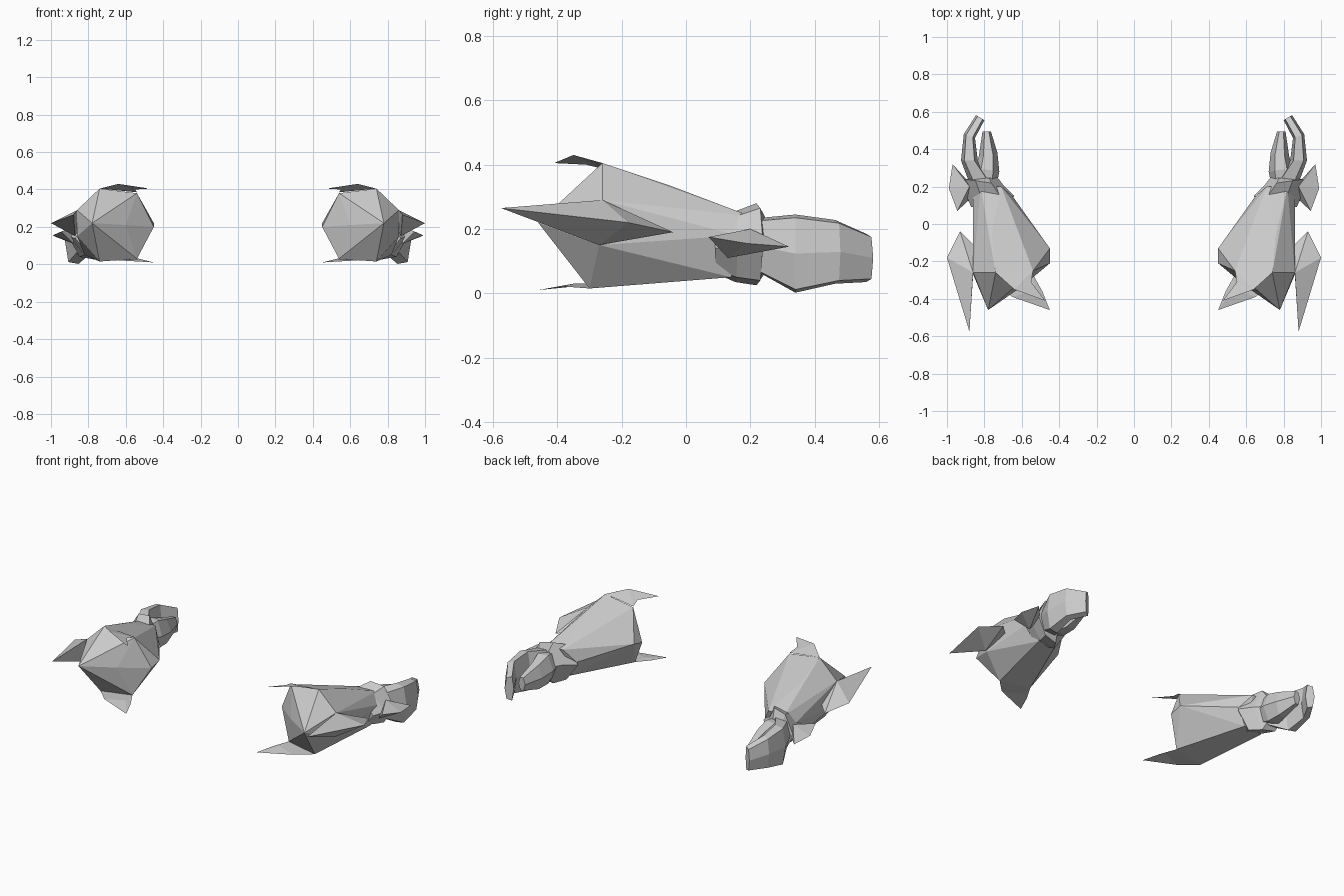
import bpy, bmesh


def finish(name, bm):
    bmesh.ops.recalc_face_normals(bm, faces=bm.faces)
    mesh = bpy.data.meshes.new(name)
    bm.to_mesh(mesh)
    bm.free()
    ob = bpy.data.objects.new(name, mesh)
    bpy.context.collection.objects.link(ob)
    # second arm comes from mirroring
    ob.modifiers.new("mirror", 'MIRROR').use_mirror_merge = False
    return ob


def hull(name, points):
    """Faceted convex part around a few corner points."""
    bm = bmesh.new()
    for p in points:
        bm.verts.new(p)
    res = bmesh.ops.convex_hull(bm, input=bm.verts)
    junk = {g for g in res["geom_interior"] if isinstance(g, bmesh.types.BMVert)}
    bmesh.ops.delete(bm, geom=list(junk), context='VERTS')
    bmesh.ops.dissolve_limit(bm, angle_limit=0.03, verts=bm.verts, edges=bm.edges)
    return finish(name, bm)


def loft(name, stations, round_x=0.25, round_z=0.0):
    """Six-sided tube. Station: inner (x, y), outer (x, y), low z, high z."""
    bm = bmesh.new()
    rings = []
    for (xi, yi), (xo, yo), lo, hi in stations:
        mid = (lo + hi) / 2
        section = [(1, mid), (1 - round_x, hi - round_z), (round_x, hi),
                   (0, mid), (round_x, lo), (1 - round_x, lo + round_z)]
        rings.append([bm.verts.new((xi + (xo - xi) * t, yi + (yo - yi) * t, z))
                      for t, z in section])
    for a, b in zip(rings, rings[1:]):
        for i in range(6):
            j = (i + 1) % 6
            bm.faces.new((a[i], a[j], b[j], b[i]))
    bm.faces.new(rings[0])
    bm.faces.new(rings[-1])
    return finish(name, bm)


def fan(name, points):
    """Thin sheet folded along the line from its first point."""
    bm = bmesh.new()
    v = [bm.verts.new(p) for p in points]
    for a, b in zip(v[1:], v[2:]):
        bm.faces.new((v[0], a, b))
    return finish(name, bm)


# forearm guard: wide elbow end, pointed cap, narrow wrist
hull("forearm", [
    (0.86, -0.26, 0.29), (0.74, -0.26, 0.405), (0.54, -0.25, 0.38),
    (0.45, -0.21, 0.20), (0.45, -0.13, 0.22), (0.54, -0.27, 0.03),
    (0.74, -0.30, 0.015), (0.86, -0.27, 0.15),
    (0.78, -0.46, 0.22), (0.60, -0.335, 0.21),
    (0.76, -0.05, 0.335), (0.74, -0.10, 0.032),
    (0.86, 0.16, 0.18), (0.82, 0.20, 0.24), (0.71, 0.20, 0.24),
    (0.65, 0.15, 0.16), (0.70, 0.14, 0.06), (0.82, 0.14, 0.05)])

# thin fins at the elbow
fan("upper_elbow_fin", [(0.64, -0.35, 0.43), (0.74, -0.26, 0.405),
                        (0.54, -0.25, 0.385), (0.55, -0.31, 0.40),
                        (0.475, -0.41, 0.405)])
fan("lower_elbow_fin", [(0.53, -0.35, 0.03), (0.74, -0.30, 0.015),
                        (0.65, -0.39, 0.022), (0.45, -0.46, 0.01)])
fan("lower_elbow_fin_inner", [(0.53, -0.35, 0.03), (0.45, -0.46, 0.01),
                              (0.49, -0.36, 0.02), (0.54, -0.27, 0.03),
                              (0.74, -0.30, 0.015)])

# long blade on the outer side of the forearm
hull("forearm_blade", [
    (0.88, -0.575, 0.265), (1.0, -0.18, 0.22), (0.93, -0.04, 0.19),
    (0.86, -0.26, 0.29), (0.87, -0.27, 0.15), (0.85, -0.12, 0.20),
    (0.87, -0.39, 0.22)])

# flared cuff and its small blade
loft("wrist_cuff", [((0.70, 0.10), (0.87, 0.09), 0.06, 0.22),
                    ((0.64, 0.15), (0.90, 0.16), 0.035, 0.255),
                    ((0.70, 0.21), (0.91, 0.24), 0.025, 0.28),
                    ((0.73, 0.25), (0.88, 0.24), 0.065, 0.235)], 0.3, 0.015)
hull("cuff_blade", [
    (0.945, 0.07, 0.175), (0.99, 0.19, 0.155), (0.97, 0.32, 0.145),
    (0.88, 0.20, 0.20), (0.88, 0.13, 0.11), (0.88, 0.22, 0.14)])

# mitten hand: curled fingers and separate thumb
loft("fingers", [((0.76, 0.24), (0.88, 0.22), 0.06, 0.235),
                 ((0.835, 0.34), (0.925, 0.34), 0.002, 0.245),
                 ((0.85, 0.46), (0.91, 0.48), 0.03, 0.228),
                 ((0.80, 0.555), (0.845, 0.582), 0.035, 0.185)], 0.2, 0.01)
loft("thumb", [((0.73, 0.23), (0.85, 0.23), 0.07, 0.22),
               ((0.72, 0.28), (0.85, 0.30), 0.05, 0.225),
               ((0.73, 0.38), (0.83, 0.36), 0.05, 0.20),
               ((0.765, 0.495), (0.81, 0.495), 0.08, 0.16)], 0.25)
